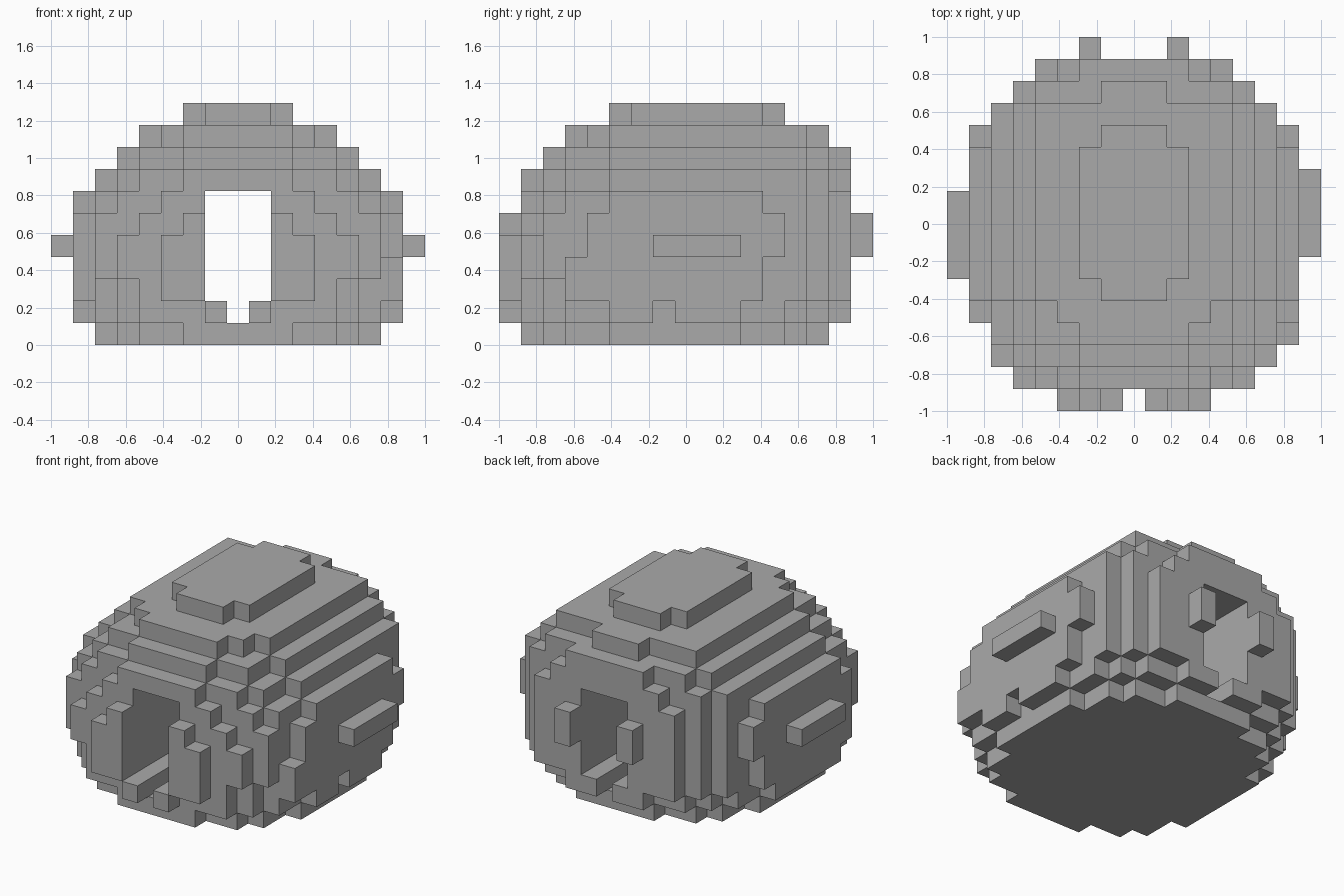
import bpy
import bmesh
from mathutils import Vector

cube = bpy.data.objects.get("Cube")
if cube:
    bpy.data.objects.remove(cube, do_unlink=True)

CELL = 2 / 17

stone = bpy.data.materials.new("grey_stone")
stone.use_nodes = True
stone.diffuse_color = (0.4, 0.4, 0.4, 1)
stone.node_tree.nodes["Principled BSDF"].inputs["Base Color"].default_value = (0.4, 0.4, 0.4, 1)

# Each course is a union of centred strips: half width, first row, last row
courses = [
    [(6, -3, 2), (5, -5, 4), (4, -6, 5), (2, -7, 6)],
    [(7, -3, 2), (6, -5, 4), (5, -6, 5), (4, -7, 6), (2, -7, 7), (1, -8, 7)],
    [(7, -4, 3), (6, -5, 5), (5, -6, 6), (4, -7, 7), (3, -8, 7)],
    [(7, -4, 3), (6, -6, 5), (5, -7, 6), (4, -7, 7), (3, -8, 7)],
    [(7, -4, 4), (6, -6, 5), (5, -7, 6), (4, -7, 7), (3, -8, 7), (2, -8, 8)],
    [(7, -4, 4), (6, -6, 5), (5, -6, 6), (4, -7, 7), (2, -8, 8)],
    [(7, -3, 3), (6, -5, 5), (5, -6, 6), (4, -6, 7), (3, -7, 7)],
    [(6, -3, 5), (5, -5, 6), (4, -6, 6), (3, -6, 7), (2, -7, 7)],
    [(5, -3, 5), (4, -5, 6), (2, -6, 7)],
    [(4, -3, 5), (3, -4, 5), (2, -5, 5), (1, -5, 6)],
    [(2, -2, 3), (1, -3, 4)],
]


def block(x0, x1, y0, y1, z0, z1):
    """Set of grid cells in an inclusive box."""
    return {(x, y, z) for x in range(x0, x1 + 1)
            for y in range(y0, y1 + 1) for z in range(z0, z1 + 1)}


def build_blocks(name, cells, material):
    """Join grid cells into one mesh holding only the exposed faces."""
    bm = bmesh.new()
    corners = {}

    def corner(p):
        key = tuple(round(c * 2) for c in p)
        if key not in corners:
            corners[key] = bm.verts.new((p + Vector((0, 0, 0.5))) * CELL)
        return corners[key]

    for cell in sorted(cells):
        for axis in range(3):
            for sign in (-1, 1):
                normal = Vector((0, 0, 0))
                normal[axis] = sign
                if tuple(int(a + b) for a, b in zip(cell, normal)) in cells:
                    continue
                u = Vector((0, 0, 0))
                u[(axis + 1) % 3] = 0.5
                v = normal.cross(u)
                mid = Vector(cell) + normal / 2
                bm.faces.new([corner(mid + d) for d in (-u - v, u - v, u + v, v - u)])
    mesh = bpy.data.meshes.new(name)
    bm.to_mesh(mesh)
    bm.free()
    mesh.materials.append(material)
    obj = bpy.data.objects.new(name, mesh)
    bpy.context.collection.objects.link(obj)
    return obj


# Rounded shell
cells = set()
for level, strips in enumerate(courses):
    for half, first, last in strips:
        cells |= block(-half, half, first, last, level, level)

# Side ledges, staggered left to right
cells |= block(8, 8, -1, 2, 4, 4) | block(-8, -8, -2, 1, 4, 4)
cells |= block(7, 7, -5, -5, 2, 3)

# Passage with a drain groove, and a small niche in one side
cells -= block(-1, 1, -8, 8, 2, 6)
cells -= block(0, 0, -8, 8, 1, 1)
cells -= block(7, 7, -1, -1, 1, 1)

build_blocks("domed_shelter", cells, stone)
